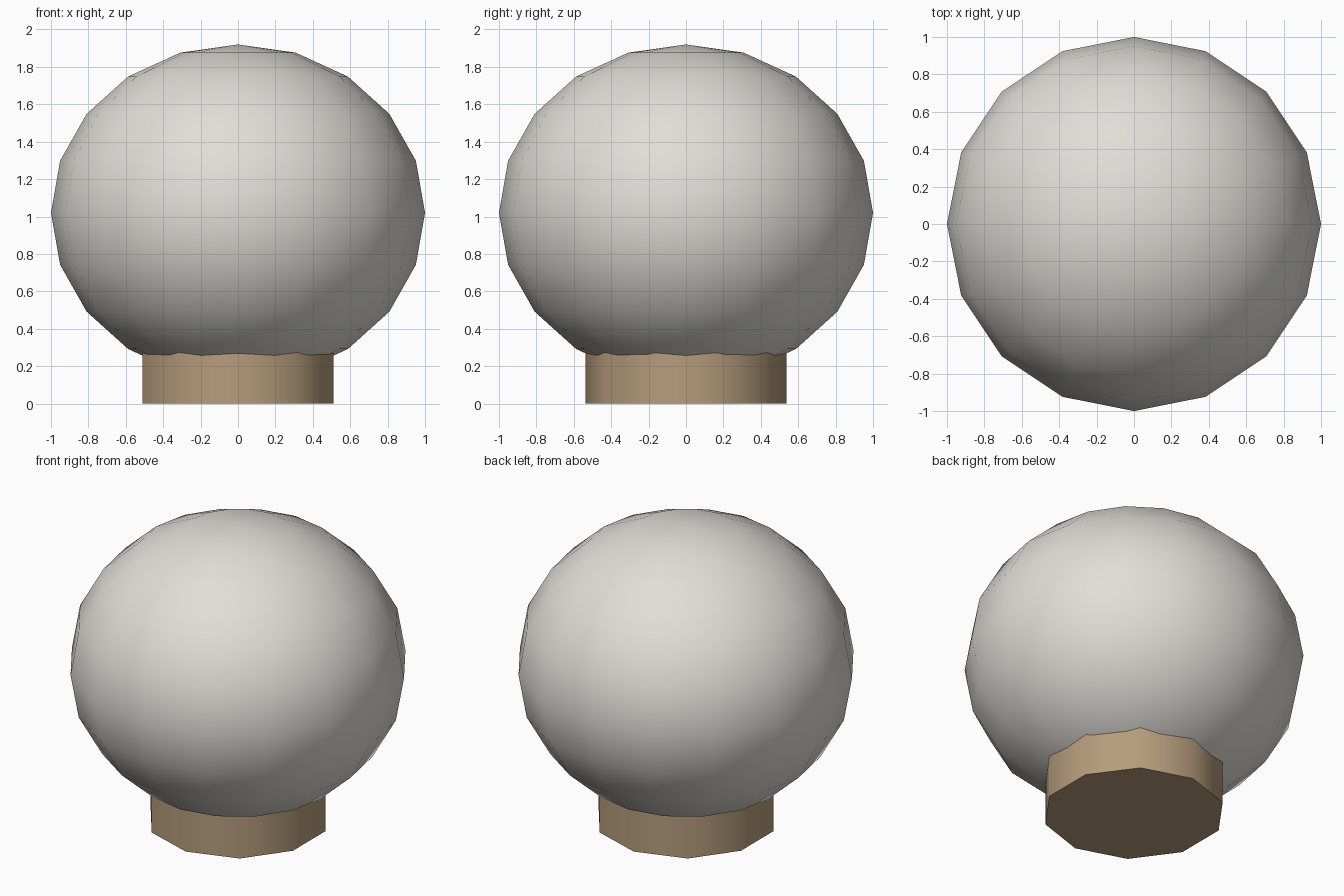
import bpy
import math

cube = bpy.data.objects.get("Cube")
if cube:
    bpy.data.objects.remove(cube, do_unlink=True)


def make_material(name, rgb):
    mat = bpy.data.materials.new(name)
    mat.use_nodes = True
    color = (*rgb, 1.0)
    mat.diffuse_color = color
    bsdf = next(n for n in mat.node_tree.nodes if n.type == "BSDF_PRINCIPLED")
    bsdf.inputs["Base Color"].default_value = color
    return mat


def finish(name, mat, angle):
    obj = bpy.context.object
    obj.name = name
    obj.data.materials.append(mat)
    bpy.ops.object.transform_apply(location=False, rotation=False, scale=True)
    bpy.ops.object.shade_smooth_by_angle(angle=math.radians(angle))
    return obj


off_white = make_material("off_white", (0.74, 0.73, 0.68))
tan = make_material("tan", (0.47, 0.335, 0.20))

# Slightly flattened globe
bpy.ops.mesh.primitive_uv_sphere_add(segments=16, ring_count=10, radius=1.0,
                                     location=(0, 0, 1.02))
bpy.context.object.scale.z = 0.9
finish("globe", off_white, 60)

# Ten-sided collar, its top hidden inside the globe
collar_height = 0.38
bpy.ops.mesh.primitive_cylinder_add(vertices=10, radius=0.537, depth=collar_height,
                                    location=(0, 0, collar_height / 2))
finish("base_collar", tan, 45)
